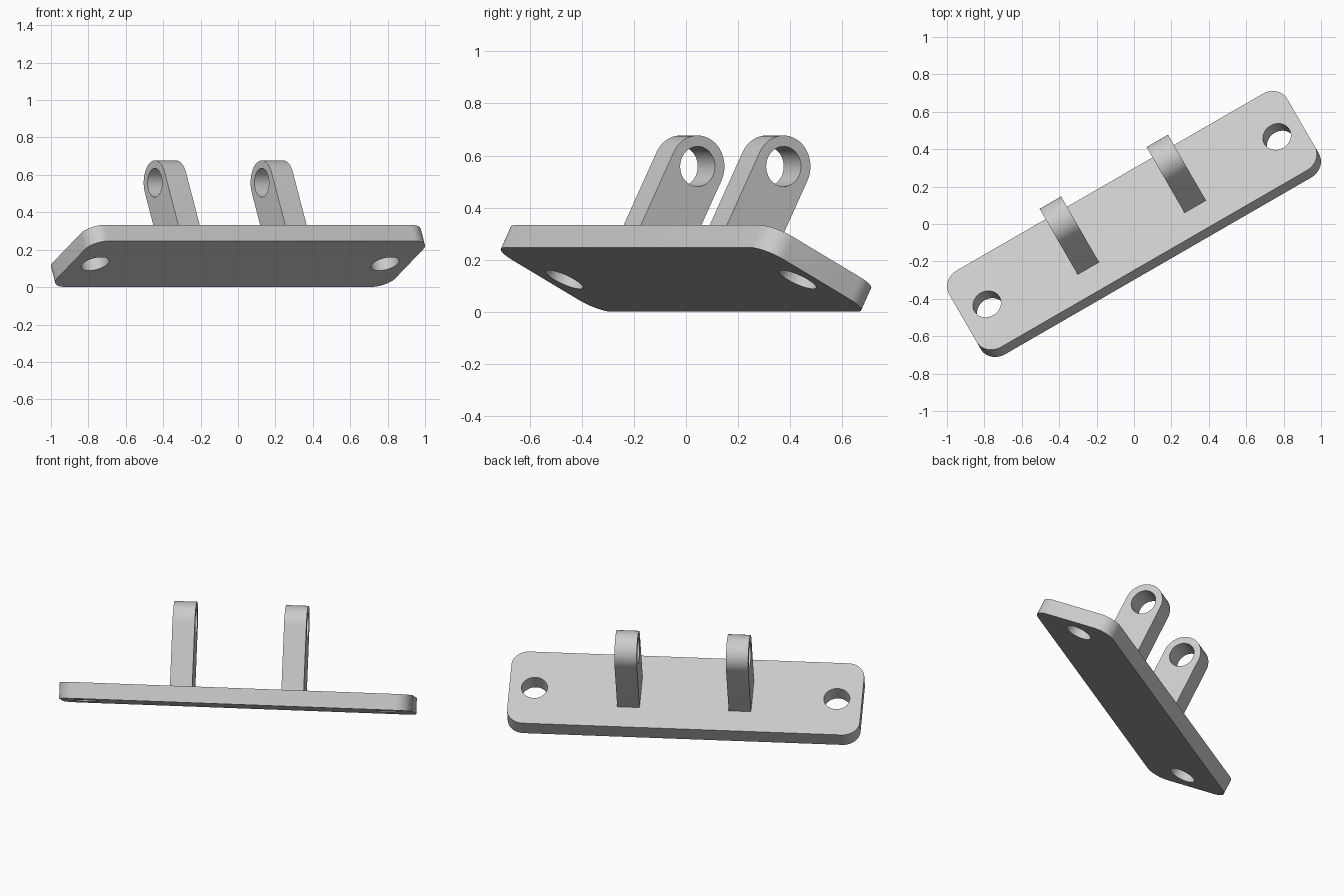
import bpy
import bmesh
from math import cos, sin, radians, pi
from mathutils import Matrix, Vector

if "Cube" in bpy.data.objects:
    bpy.data.objects.remove(bpy.data.objects["Cube"], do_unlink=True)

# Main sizes
LENGTH, WIDTH, THICK, CORNER = 2.088, 0.533, 0.0965, 0.1
HOLE_R, HOLE_X = 0.077, 0.895
LUG_R, LUG_THICK, LUG_RISE, LUG_X = 0.119, 0.132, 0.441, 0.33

# Bracket axes: turned about z, then tilted about its long side
turn = Matrix.Rotation(radians(30), 3, 'Z') @ Matrix.Rotation(radians(-27.5), 3, 'X')
along, across, normal = (turn @ Vector(v) for v in ((1, 0, 0), (0, 1, 0), (0, 0, 1)))
center = Vector((0, 0, 0.167))

grey = bpy.data.materials.new("light grey")
grey.use_nodes = True
grey.diffuse_color = (0.6, 0.6, 0.6, 1)
grey.node_tree.nodes["Principled BSDF"].inputs["Base Color"].default_value = (0.6, 0.6, 0.6, 1)


def arc(cx, cy, r, start, sweep, steps):
    angles = [start + sweep * i / steps for i in range(steps + 1)]
    return [(cx + r * cos(a), cy + r * sin(a)) for a in angles]


def circle(cx, cy, r):
    return arc(cx, cy, r, 0, 2 * pi, 48)[:-1]


def extruded(name, outlines, depth, axes, origin):
    """Fill nested outlines, extrude them both ways and place the result."""
    curve = bpy.data.curves.new(name, 'CURVE')
    curve.dimensions = '2D'
    curve.fill_mode = 'BOTH'
    curve.extrude = depth / 2
    for outline in outlines:
        spline = curve.splines.new('POLY')
        spline.points.add(len(outline) - 1)
        for point, (x, y) in zip(spline.points, outline):
            point.co = (x, y, 0, 1)
        spline.use_cyclic_u = True
    source = bpy.data.objects.new(name + " outline", curve)
    bpy.context.collection.objects.link(source)
    bpy.context.view_layer.update()
    graph = bpy.context.evaluated_depsgraph_get()
    mesh = bpy.data.meshes.new_from_object(source.evaluated_get(graph))
    bpy.data.objects.remove(source, do_unlink=True)

    bm = bmesh.new()
    bm.from_mesh(mesh)
    bmesh.ops.remove_doubles(bm, verts=bm.verts, dist=0.0001)
    bmesh.ops.recalc_face_normals(bm, faces=bm.faces)
    bm.to_mesh(mesh)
    bm.free()
    mesh.materials.clear()
    mesh.materials.append(grey)

    obj = bpy.data.objects.new(name, mesh)
    bpy.context.collection.objects.link(obj)
    obj.matrix_world = Matrix.Translation(origin) @ Matrix(axes).transposed().to_4x4()
    bpy.ops.object.select_all(action='DESELECT')
    obj.select_set(True)
    bpy.context.view_layer.objects.active = obj
    bpy.ops.object.shade_smooth_by_angle(angle=radians(30))
    return obj


# Base plate: rounded rectangle with a bolt hole at each end
x, y = LENGTH / 2 - CORNER, WIDTH / 2 - CORNER
rim = []
for i, (sx, sy) in enumerate(((1, 1), (-1, 1), (-1, -1), (1, -1))):
    rim += arc(sx * x, sy * y, CORNER, i * pi / 2, pi / 2, 12)
holes = [circle(s * HOLE_X, 0, HOLE_R) for s in (-1, 1)]
extruded("base_plate", [rim] + holes, THICK, (along, across, normal), center)

# Two upright lugs with round tops and pin holes, rooted in the plate
lug = [(-LUG_R, 0), (LUG_R, 0)] + arc(0, LUG_RISE, LUG_R, 0, pi, 32)
for name, side in (("right_lug", -1), ("left_lug", 1)):
    extruded(name, [lug, circle(0, LUG_RISE, HOLE_R)], LUG_THICK,
             (across, normal, along), center + along * side * LUG_X)
